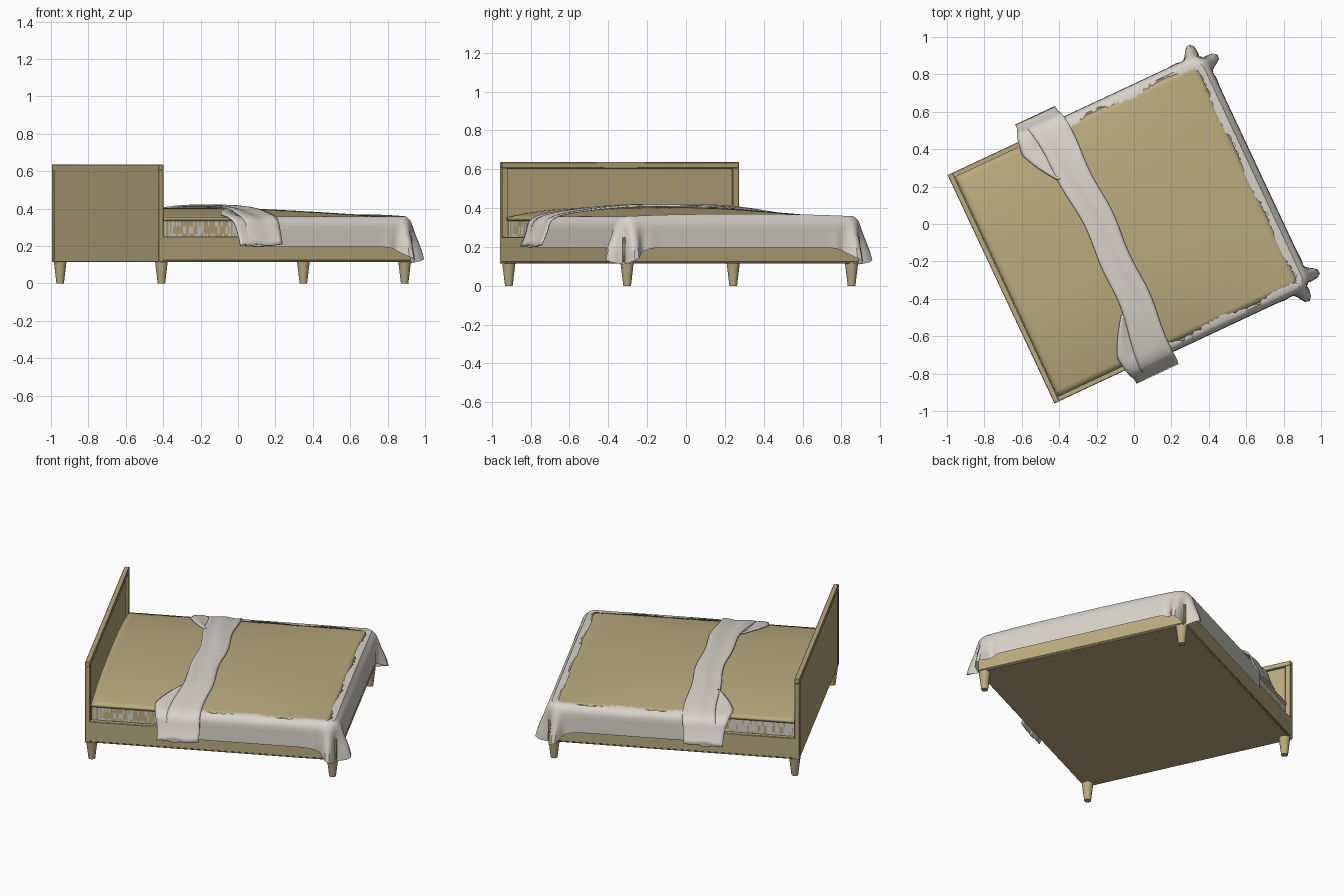
import bpy, bmesh, math, random
from mathutils import Matrix, Vector

random.seed(4)
if "Cube" in bpy.data.objects:
    bpy.data.objects.remove(bpy.data.objects["Cube"])

# The bed is built along its own length (x) and width (y), then turned on the floor
PLACE = Matrix.Translation((-0.03, -0.03, 0)) @ Matrix.Rotation(math.radians(25.1), 4, "Z")
parts = []


def material(name, rgb):
    m = bpy.data.materials.new(name)
    m.use_nodes = True
    m.diffuse_color = (*rgb, 1)
    m.node_tree.nodes["Principled BSDF"].inputs["Base Color"].default_value = (*rgb, 1)
    return m


TAN = material("warm tan", (0.49, 0.40, 0.205))
GREY = material("pale grey linen", (0.68, 0.65, 0.59))


def finish(name, bm, *mats, thickness=0, bevel=0):
    mesh = bpy.data.meshes.new(name)
    bm.to_mesh(mesh)
    bm.free()
    mesh.transform(PLACE)
    for m in mats:
        mesh.materials.append(m)
    ob = bpy.data.objects.new(name, mesh)
    bpy.context.collection.objects.link(ob)
    if thickness:
        mod = ob.modifiers.new("thickness", "SOLIDIFY")
        mod.thickness, mod.offset = thickness, -1
    if bevel:
        mod = ob.modifiers.new("bevel", "BEVEL")
        mod.width, mod.segments = bevel, 1
    parts.append(ob)
    return ob


def box(name, x, y, z, mat=TAN, bevel=0.003):
    bm = bmesh.new()
    size = [b - a for a, b in (x, y, z)]
    mid = [(a + b) / 2 for a, b in (x, y, z)]
    bmesh.ops.create_cube(bm, size=1, matrix=Matrix.Translation(mid) @ Matrix.Diagonal((*size, 1)))
    return finish(name, bm, mat, bevel=bevel)


def sheet(name, point, ni, nj, *mats, rule=None, thickness=0):
    """Grid surface from point(s, t), with s and t running from 0 to 1."""
    bm = bmesh.new()
    rows = [[bm.verts.new(point(i / ni, j / nj)) for j in range(nj + 1)] for i in range(ni + 1)]
    for i in range(ni):
        for j in range(nj):
            f = bm.faces.new((rows[i][j], rows[i + 1][j], rows[i + 1][j + 1], rows[i][j + 1]))
            if rule:
                f.material_index = rule(f)
    return finish(name, bm, *mats, thickness=thickness)


def dome(x, y):
    """Height of the gently puffed bed top."""
    fall = max(0, (x + 0.1) / 0.85) ** 1.4
    return 0.35 + 0.055 * max(0, 1 - abs(y / 0.66) ** 2.6) * max(0, 1 - 0.8 * fall)


# Bed frame
HX, HY = 0.748, 0.674
box("bed_base", (-HX + 0.004, HX - 0.004), (-HY + 0.004, HY - 0.004), (0.114, 0.2))
for side, s in (("right", -1), ("left", 1)):
    box(side + "_rail", (-HX + 0.02, HX), sorted((s * HY, s * (HY - 0.03))), (0.122, 0.252))
box("foot_rail", (HX - 0.03, HX), (-HY, HY), (0.122, 0.252))

# Headboard: recessed panel in a raised border
box("headboard_panel", (-0.75, -0.737), (-HY + 0.01, HY - 0.01), (0.114, 0.625))
box("headboard_top_border", (-0.752, -0.722), (-HY, HY), (0.605, 0.636))
for side, s in (("right", -1), ("left", 1)):
    box(side + "_headboard_border", (-0.752, -0.722), sorted((s * HY, s * (HY - 0.035))), (0.114, 0.606))

# Tapered round legs
for end, sx in (("head", -1), ("foot", 1)):
    for side, sy in (("right", -1), ("left", 1)):
        bm = bmesh.new()
        bmesh.ops.create_cone(bm, cap_ends=True, segments=20, radius1=0.02, radius2=0.034,
                              depth=0.116, matrix=Matrix.Translation((sx * 0.718, sy * 0.638, 0.058)))
        finish(f"{end}_{side}_leg", bm, TAN)

# Mattress, with streaked cloth sides
box("mattress", (-0.72, 0.72), (-0.64, 0.64), (0.19, 0.335), GREY)
for side, s, share in (("right", -1, 0.6), ("left", 1, 0.25)):
    sheet(side + "_mattress_side",
          lambda a, b, s=s: (-s * (0.72 - 0.6 * a) if s > 0 else -0.72 + 0.6 * a, s * 0.643, 0.23 + 0.11 * b)
          if s < 0 else (-0.12 - 0.6 * a, s * 0.643, 0.23 + 0.11 * b),
          70, 3, GREY, TAN, rule=lambda f, share=share: int(random.random() < share))

# Tan coverlet over the whole bed top


def coverlet(a, b):
    x, y = -0.72 + 1.42 * a, -0.65 + 1.3 * b
    return x, y, dome(x, y)


sheet("coverlet", coverlet, 44, 40, TAN, thickness=0.018)

# Grey duvet edge: runs down one side, round the foot and back up the other side
L, W, R, START = 0.765, 0.692, 0.08, -0.25
STRAIGHT, ARC, FOOT = L - R - START, math.pi * R / 2, 2 * (W - R)
TOTAL = 2 * (STRAIGHT + ARC) + FOOT


def outline(d):
    """Point, outward direction and distance from the foot corner along the hem path."""
    flip = 1 if d <= TOTAL / 2 else -1
    d = min(d, TOTAL - d)
    if d < STRAIGHT:
        p, n = Vector((START + d, -W, 0)), Vector((0, -1, 0))
    elif d < STRAIGHT + ARC:
        t = (d - STRAIGHT) / R
        n = Vector((math.sin(t), -math.cos(t), 0))
        p = Vector((L - R, -W + R, 0)) + R * n
    else:
        p, n = Vector((L, -W + R + d - STRAIGHT - ARC, 0)), Vector((1, 0, 0))
    p.y, n.y = p.y * flip, n.y * flip
    return p, n, d - STRAIGHT - ARC / 2


COLUMNS = 260
ragged = [0.052 + 0.012 * math.sin(i * 0.21) + random.uniform(-0.008, 0.008) for i in range(COLUMNS + 1)]
# (inset, height, hang) from the hem up to the ragged top edge
PROFILE = [(-0.002, 0.195, 1), (-0.002, 0.225, 0.85), (-0.001, 0.255, 0.6), (0, 0.285, 0.3),
           (0, 0.312, 0.1), (0.006, 0.332, 0), (0.018, 0.347, 0), (0.032, None, 0), (None, None, 0)]


def duvet(a, b):
    p, n, c = outline(a * TOTAL)
    inset, z, hang = PROFILE[round(b * (len(PROFILE) - 1))]
    edge = inset is None
    if edge:
        inset = min(0.076, ragged[round(a * COLUMNS)] + (0.02 if abs(n.x) > 0.3 else 0))
    # gathered folds flare out and droop at the corners
    near = math.exp(-(c / 0.085) ** 2)
    out = hang * near * (0.045 - 0.05 * math.cos(math.tau * c / 0.11))
    q = p + n * (out - inset)
    if z is None:
        z = dome(q.x, q.y) + (0.004 if edge else 0.007)
    q.z = z - 0.085 * hang * near
    return q


sheet("duvet_edge", duvet, COLUMNS, len(PROFILE) - 1, GREY)

# Throw laid across the bed, with its ends hanging over both sides


def drape(p, x, lift):
    """Place a point p along the throw, falling past the mattress edge."""
    k = max(0, abs(p) - 0.64) / 0.22
    y = min(abs(p), 0.64) + 0.07 * math.sin(min(1, k * 2.4) * math.pi / 2) + 0.055 * k * k
    z = dome(x, min(abs(p), 0.64)) + lift - 0.16 * k ** 1.35
    return x, math.copysign(y, p), z


def throw(a, b):
    p = -0.86 + 1.72 * b
    width = 0.165 + 0.07 * p * p
    x = -0.125 - 0.07 * p * p + (a - 0.5) * width + 0.007 * math.sin(p * 13)
    return drape(p, x, 0.013 + 0.004 * math.cos(a * 9 + p * 3))


sheet("throw", throw, 10, 70, GREY, thickness=0.008)

# Folded-back flap beside each end of the throw
for side, s in (("right", -1), ("left", 1)):
    def flap(a, b, s=s):
        b = b if s > 0 else 1 - b
        p = s * (0.4 + 0.46 * b)
        reach = 0.14 * min(1, 0.3 + b * 1.6)
        x = -0.19 - reach * (1 - a) - 0.02 * math.sin(b * 5)
        return drape(p, x, 0.009 + 0.006 * math.sin(a * 6))
    sheet(side + "_throw_flap", flap, 8, 26, GREY, thickness=0.007)

# Smooth the cloth and legs while keeping hard edges
bpy.ops.object.select_all(action="DESELECT")
for ob in parts:
    ob.select_set(True)
bpy.context.view_layer.objects.active = parts[0]
bpy.ops.object.shade_smooth_by_angle(angle=math.radians(40))
